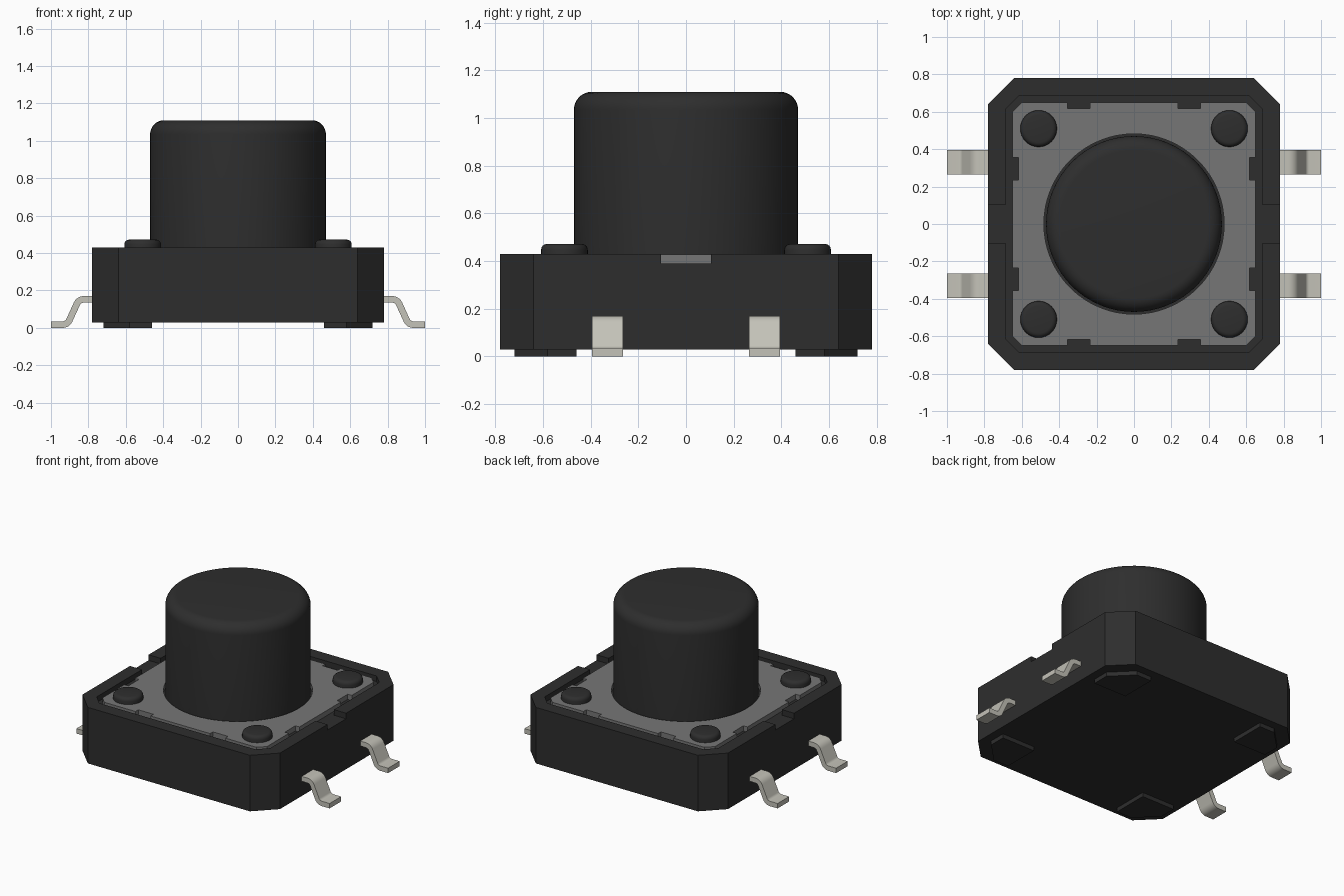
import bpy, bmesh
from math import sin, cos, pi, radians

if "Cube" in bpy.data.objects:
    bpy.data.objects.remove(bpy.data.objects["Cube"], do_unlink=True)


def material(name, colour):
    m = bpy.data.materials.new(name)
    m.use_nodes = True
    m.diffuse_color = (*colour, 1)
    bsdf = m.node_tree.nodes["Principled BSDF"]
    bsdf.inputs["Base Color"].default_value = (*colour, 1)
    bsdf.inputs["Roughness"].default_value = 0.6
    return m


BLACK = material("black plastic", (0.027, 0.027, 0.027))
GREY = material("grey plate", (0.18, 0.18, 0.18))
METAL = material("pale metal", (0.55, 0.54, 0.48))


def finish(name, bm, mat, smooth=False):
    bmesh.ops.recalc_face_normals(bm, faces=bm.faces)
    mesh = bpy.data.meshes.new(name)
    bm.to_mesh(mesh)
    bm.free()
    mesh.materials.append(mat)
    ob = bpy.data.objects.new(name, mesh)
    bpy.context.collection.objects.link(ob)
    if smooth:
        bpy.ops.object.select_all(action='DESELECT')
        ob.select_set(True)
        bpy.context.view_layer.objects.active = ob
        bpy.ops.object.shade_smooth_by_angle(angle=radians(32))
    return ob


def prism(bm, outline, z0, z1):
    """Extrude a flat outline upwards."""
    face = bm.faces.new([bm.verts.new((x, y, z0)) for x, y in outline])
    top = bmesh.ops.extrude_face_region(bm, geom=[face])["geom"]
    bmesh.ops.translate(bm, vec=(0, 0, z1 - z0),
                        verts=[v for v in top if isinstance(v, bmesh.types.BMVert)])


def octagon(h, c):
    return [(h, c - h), (h, h - c), (h - c, h), (c - h, h),
            (-h, h - c), (-h, c - h), (c - h, -h), (h - c, -h)]


def turned(name, profile, x, y, steps):
    """Spin an (radius, height) profile about a vertical axis."""
    bm = bmesh.new()
    verts = [bm.verts.new((r, 0, z)) for r, z in profile]
    edges = [bm.edges.new(pair) for pair in zip(verts, verts[1:])]
    bmesh.ops.spin(bm, geom=verts + edges, axis=(0, 0, 1), cent=(0, 0, 0),
                   angle=2 * pi, steps=steps)
    bmesh.ops.remove_doubles(bm, verts=bm.verts, dist=1e-4)
    bmesh.ops.translate(bm, vec=(x, y, 0), verts=bm.verts)
    return finish(name, bm, BLACK, True)


def rounded_profile(r, z0, z1, fillet, n):
    arc = [(r - fillet + fillet * cos(a), z1 - fillet + fillet * sin(a))
           for a in (i * pi / 2 / n for i in range(n + 1))]
    return [(0, z0), (r, z0)] + arc + [(0, z1)]


# Housing: chamfered block with a rim, open at the middle of both sides
FLOOR, RIM = 0.39, 0.43
bm = bmesh.new()
prism(bm, octagon(0.78, 0.14), 0.03, FLOOR)
gap = 0.105
outer = [(0.78, gap)] + octagon(0.78, 0.14)[1:5] + [(-0.78, gap)]
inner = [(0.685, gap)] + octagon(0.685, 0.07)[1:5] + [(-0.685, gap)]
half_rim = outer + inner[::-1]
for s in (1, -1):
    prism(bm, [(x, s * y) for x, y in half_rim], FLOOR, RIM)
finish("housing", bm, BLACK)

# Cover plate: notched outline with a round opening for the plunger
side = []
h, c, d = 0.65, 0.05, 0.032
for centre in (-0.295, 0.295):
    a, b = centre - 0.06, centre + 0.06
    side += [(h, a), (h - d, a), (h - d, b), (h, b)]
side = [(h, c - h)] + side + [(h, h - c)]
outline = []
for k in range(4):
    co, si = round(cos(k * pi / 2)), round(sin(k * pi / 2))
    outline += [(x * co - y * si, x * si + y * co) for x, y in side]
hole = [(0.482 * cos(i * pi / 32), 0.482 * sin(i * pi / 32)) for i in range(64)]
bm = bmesh.new()
for loop in (outline, hole):
    verts = [bm.verts.new((x, y, FLOOR)) for x, y in loop]
    for i, v in enumerate(verts):
        bm.edges.new((v, verts[i - 1]))
bmesh.ops.triangle_fill(bm, use_beauty=True, edges=bm.edges[:])
top = bmesh.ops.extrude_face_region(bm, geom=bm.faces[:])["geom"]
bmesh.ops.translate(bm, vec=(0, 0, 0.037),
                    verts=[v for v in top if isinstance(v, bmesh.types.BMVert)])
finish("cover_plate", bm, GREY)

# Plunger
turned("plunger", rounded_profile(0.47, FLOOR, 1.11, 0.075, 8), 0, 0, 64)

# Corner rivets and feet
foot = [(0.46, 0.46), (0.72, 0.46), (0.72, 0.58), (0.58, 0.72), (0.46, 0.72)]
for sx, lr in ((1, "left"), (-1, "right")):
    for sy, fb in ((-1, "front"), (1, "back")):
        turned(f"rivet_{fb}_{lr}", rounded_profile(0.098, 0.41, 0.472, 0.025, 4),
               sx * 0.51, sy * 0.51, 32)
        bm = bmesh.new()
        prism(bm, [(sx * x, sy * y) for x, y in foot], 0, 0.03)
        finish(f"foot_{fb}_{lr}", bm, BLACK)


# Leads: flat strips with an S bend
def lead(name, sx, y):
    t, r, n, tilt = 0.0175, 0.04, 6, radians(25)
    path = [(0.72, 0.1525, pi / 2)]
    for i in range(n + 1):
        a = pi / 2 + (tilt - pi / 2) * i / n
        path.append((0.825 + r * cos(a), 0.1125 + r * sin(a), a))
    for i in range(n + 1):
        a = tilt + (pi / 2 - tilt) * i / n
        path.append((0.938 - r * cos(a), 0.0575 - r * sin(a), a))
    path.append((1.0, 0.0175, pi / 2))
    upper = [(x + t * cos(a), z + t * sin(a)) for x, z, a in path]
    lower = [(x - t * cos(a), z - t * sin(a)) for x, z, a in path]
    bm = bmesh.new()
    face = bm.faces.new([bm.verts.new((sx * x, y - 0.065, z))
                         for x, z in upper + lower[::-1]])
    end = bmesh.ops.extrude_face_region(bm, geom=[face])["geom"]
    bmesh.ops.translate(bm, vec=(0, 0.13, 0),
                        verts=[v for v in end if isinstance(v, bmesh.types.BMVert)])
    finish(name, bm, METAL, True)


for sx, lr in ((1, "left"), (-1, "right")):
    for sy, fb in ((-1, "front"), (1, "back")):
        lead(f"lead_{fb}_{lr}", sx, sy * 0.33)
